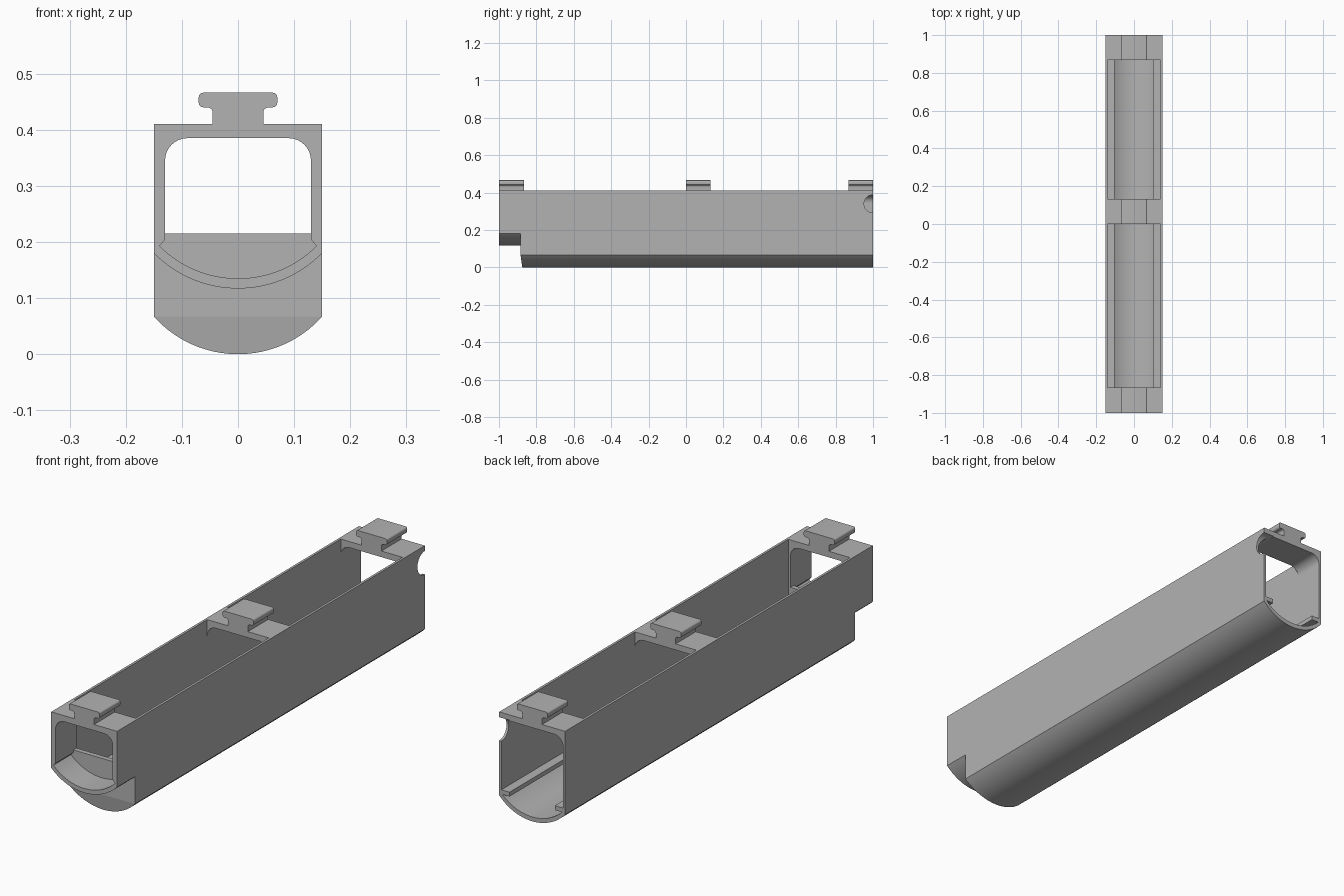
import bpy, bmesh, math

cube = bpy.data.objects.get("Cube")
if cube:
    bpy.data.objects.remove(cube, do_unlink=True)

grey = bpy.data.materials.new("plain_grey")
grey.use_nodes = True
grey.diffuse_color = (0.45, 0.45, 0.45, 1)
grey.node_tree.nodes["Principled BSDF"].inputs["Base Color"].default_value = grey.diffuse_color

BACK, FRONT_WALL = 1.0, -0.865
TOP, UNDER = 0.41, 0.385


def extrude(name, outline, y0, y1):
    """Extrude an (x, z) outline along y."""
    bm = bmesh.new()
    front = [bm.verts.new((x, y0, z)) for x, z in outline]
    back = [bm.verts.new((x, y1, z)) for x, z in outline]
    bm.faces.new(front)
    bm.faces.new(back[::-1])
    n = len(outline)
    for i in range(n):
        j = (i + 1) % n
        bm.faces.new((front[i], back[i], back[j], front[j]))
    bmesh.ops.recalc_face_normals(bm, faces=bm.faces)
    mesh = bpy.data.meshes.new(name)
    bm.to_mesh(mesh)
    bm.free()
    mesh.materials.append(grey)
    obj = bpy.data.objects.new(name, mesh)
    bpy.context.collection.objects.link(obj)
    return obj


def sag(half, side, mid, steps=32):
    """Circular arc from -half to +half that dips to mid."""
    rise = side - mid
    r = (half * half + rise * rise) / (2 * rise)
    a = math.asin(half / r)
    return [(r * math.sin(a * t), mid + r - r * math.cos(a * t))
            for t in (2 * i / steps - 1 for i in range(steps + 1))]


def corner(cx, cz, r, start, end, steps=8):
    angles = [math.radians(start + (end - start) * i / steps) for i in range(steps + 1)]
    return [(cx + r * math.cos(a), cz + r * math.sin(a)) for a in angles]


def mirrored(right):
    """Close a right-hand outline with its mirror image."""
    return right + [(-x, z) for x, z in reversed(right)]


def trough(outer, inner, neck):
    """U-shaped section with walls up to the top."""
    half = outer[-1][0]
    return ([(-half, TOP)] + outer + [(half, TOP), (neck[0][0], TOP)] + neck
            + inner[::-1] + [(-x, z) for x, z in reversed(neck)] + [(-neck[0][0], TOP)])


# Long open body with a rounded belly
belly = sag(0.15, 0.067, 0)
body = extrude("body", trough(belly, sag(0.14, 0.078, 0.018), [(0.14, 0.2)]), FRONT_WALL, BACK)

# Shorter nose section with a raised rounded floor
nose = extrude("nose", trough(sag(0.15, 0.18, 0.117), sag(0.14, 0.193, 0.135),
                              [(0.13, 0.204)]), -1, FRONT_WALL)

# Bulkhead behind the nose, with a leaning lower half
upper = mirrored([(0.15, 0.067), (0.15, 0.18), (0.14, 0.193), (0.13, 0.204), (0.13, 0.215)])
parts = [body, nose, extrude("bulkhead", upper, -0.885, FRONT_WALL)]
lower = extrude("bulkhead_lower", belly, -0.885, FRONT_WALL)
for v in lower.data.vertices:
    if v.co.y < -0.88:
        v.co.y += 0.01 * (1 - v.co.z / 0.067)
parts.append(lower)


# Cross bridges with filleted undersides, each carrying a T-shaped rail
def bridge(name, y0, y1, half):
    r = 0.04
    under = corner(half - r, UNDER - r, r, 90, 0)
    parts.append(extrude(name, mirrored(under + [(half, TOP)]), y0, y1))
    tee = [(0.045, TOP)]
    tee += corner(0.055, 0.43, 0.01, 180, 90, 5)
    tee += corner(0.062, 0.448, 0.008, -90, 0, 5)
    tee += corner(0.062, 0.458, 0.008, 0, 90, 5)
    parts.append(extrude(name + "_t_rail", mirrored(tee), y0, y1))


bridge("front_bridge", -1, FRONT_WALL, 0.13)
bridge("middle_bridge", 0, 0.132, 0.14)
bridge("back_bridge", 0.868, BACK, 0.14)

# Inner ledges along both walls
for side, s in (("left", 1), ("right", -1)):
    box = [(s * x, z) for x, z in ((0.103, 0.074), (0.142, 0.074), (0.142, 0.092), (0.103, 0.092))]
    parts.append(extrude(side + "_ledge", box, FRONT_WALL, BACK))

# Half-round notch in the back end of the left wall
bpy.ops.mesh.primitive_cylinder_add(vertices=48, radius=0.048, depth=0.1,
                                    location=(0.15, BACK, 0.34),
                                    rotation=(0, math.pi / 2, 0))
cutter = bpy.context.object
cutter.name = "notch_cutter"
cutter.data.materials.append(grey)
cutter.hide_render = True
for obj in parts:
    if obj.name in ("body", "back_bridge"):
        bpy.context.view_layer.objects.active = obj
        cut = obj.modifiers.new("notch", "BOOLEAN")
        cut.operation, cut.solver, cut.object = "DIFFERENCE", "EXACT", cutter
        bpy.ops.object.modifier_apply(modifier=cut.name)
bpy.data.objects.remove(cutter, do_unlink=True)

# Smooth curves, crisp edges
bpy.ops.object.select_all(action="DESELECT")
for obj in parts:
    obj.select_set(True)
bpy.context.view_layer.objects.active = body
bpy.ops.object.shade_smooth_by_angle(angle=math.radians(30))
